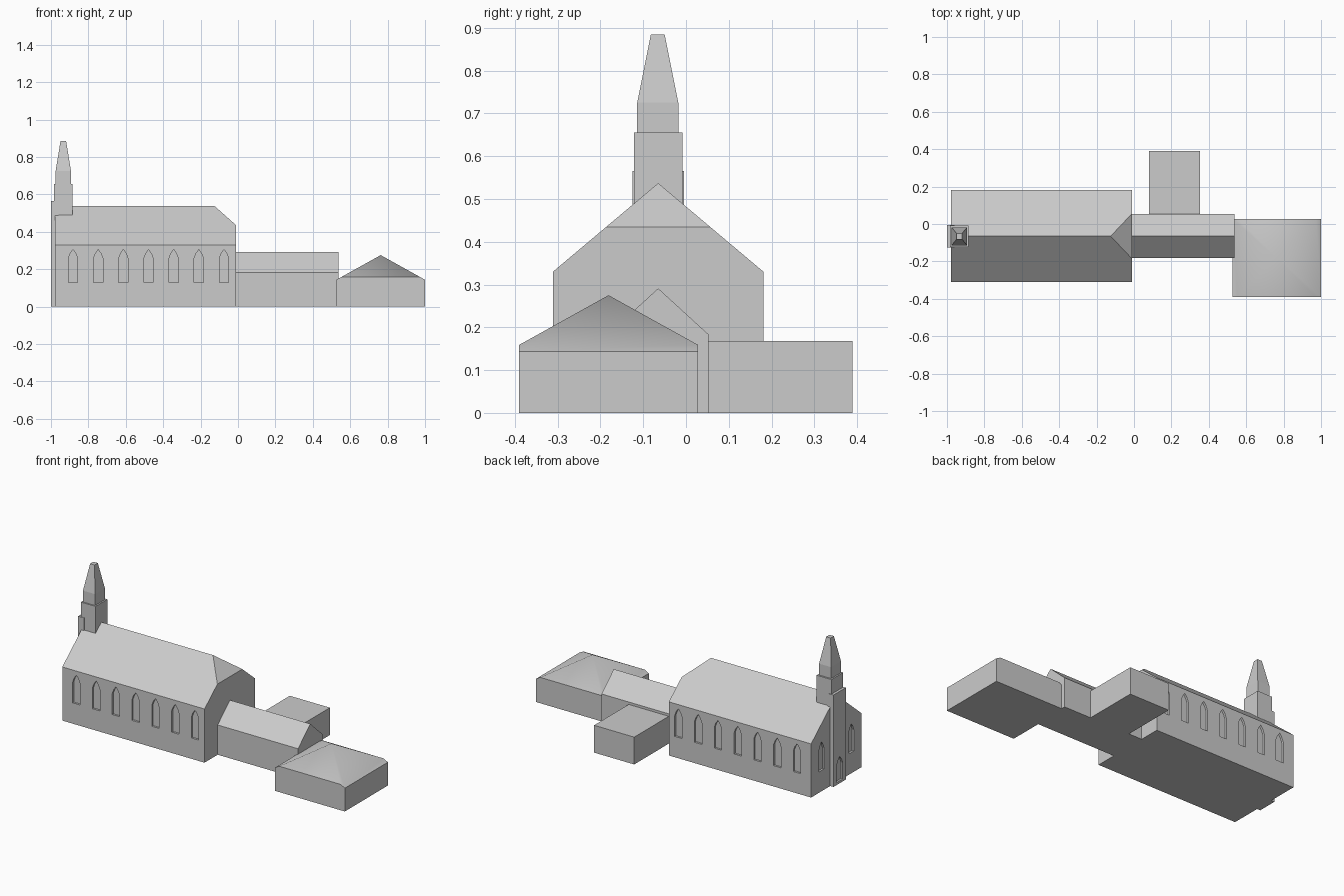
import bpy, bmesh, math
from mathutils import Vector

if "Cube" in bpy.data.objects:
    bpy.data.objects.remove(bpy.data.objects["Cube"])

stone = bpy.data.materials.new("light grey")
stone.diffuse_color = (0.6, 0.6, 0.6, 1)
stone.use_nodes = True
stone.node_tree.nodes["Principled BSDF"].inputs["Base Color"].default_value = stone.diffuse_color


def finish(name, bm):
    bmesh.ops.recalc_face_normals(bm, faces=bm.faces)
    mesh = bpy.data.meshes.new(name)
    bm.to_mesh(mesh)
    bm.free()
    mesh.materials.append(stone)
    ob = bpy.data.objects.new(name, mesh)
    bpy.context.collection.objects.link(ob)
    return ob


def extrude(bm, outline, depth):
    """Sweep a closed outline along a vector."""
    face = bm.faces.new([bm.verts.new(p) for p in outline])
    out = bmesh.ops.extrude_face_region(bm, geom=[face])["geom"]
    bmesh.ops.translate(bm, vec=Vector(depth),
                        verts=[v for v in out if isinstance(v, bmesh.types.BMVert)])


def add_box(bm, x0, x1, y0, y1, z0, z1):
    extrude(bm, [(x0, y0, z0), (x1, y0, z0), (x1, y1, z0), (x0, y1, z0)], (0, 0, z1 - z0))


def slice_off(bm, point, normal):
    """Remove everything on the normal side of a plane and cap the hole."""
    cut = bmesh.ops.bisect_plane(bm, geom=bm.verts[:] + bm.edges[:] + bm.faces[:], dist=1e-6,
                                 plane_co=point, plane_no=normal, clear_outer=True)["geom_cut"]
    bmesh.ops.holes_fill(bm, edges=[e for e in bm.edges if e.is_boundary], sides=0)


def gabled(bm, x0, x1, half, eave, ridge):
    extrude(bm, [(x0, MID - half, 0), (x0, MID + half, 0), (x0, MID + half, eave),
                 (x0, MID, ridge), (x0, MID - half, eave)], (x1 - x0, 0, 0))


def arch(bm, centre, along, inward, width, z0, spring, top):
    """Pointed-arch cutter that straddles a wall surface."""
    c, a, n = Vector(centre), Vector(along) * width / 2, Vector(inward)
    up = Vector((0, 0, 1))
    s = c - n * 0.02
    mid = spring + (top - spring) * 0.55
    pts = [s - a + up * z0, s + a + up * z0, s + a + up * spring, s + a * 0.6 + up * mid,
           s + up * top, s - a * 0.6 + up * mid, s - a + up * spring]
    extrude(bm, pts, n * (0.02 + RECESS))


def carve(ob, cutter):
    mod = ob.modifiers.new("recesses", 'BOOLEAN')
    mod.operation, mod.solver, mod.object = 'DIFFERENCE', 'EXACT', cutter
    bpy.context.view_layer.objects.active = ob
    bpy.ops.object.modifier_apply(modifier=mod.name)
    bpy.data.objects.remove(cutter)


MID = -0.065      # y of the church axis
RECESS = 0.012    # depth of windows and door

# nave with a half-hipped east end
bm = bmesh.new()
gabled(bm, -0.978, -0.01, 0.246, 0.33, 0.537)
slice_off(bm, (-0.125, MID, 0.537), (0.102, 0, 0.115))
nave = finish("nave", bm)

# pointed windows: seven on each long side, two in the west wall
bm = bmesh.new()
for side in (-1, 1):
    for i in range(7):
        arch(bm, (-0.882 + i * 0.1345, MID + side * 0.246, 0), (1, 0, 0), (0, -side, 0),
             0.05, 0.128, 0.257, 0.305)
    arch(bm, (-0.978, MID + side * 0.145, 0), (0, 1, 0), (1, 0, 0), 0.05, 0.128, 0.257, 0.305)
carve(nave, finish("window_cutter", bm))

# west front pier with doorway
bm = bmesh.new()
add_box(bm, -1.0, -0.96, MID - 0.06, MID + 0.06, 0, 0.565)
pier = finish("west_pier", bm)
bm = bmesh.new()
arch(bm, (-1.0, MID, 0), (0, 1, 0), (1, 0, 0), 0.06, 0.015, 0.115, 0.165)
carve(pier, finish("door_cutter", bm))

# bell tower base
bm = bmesh.new()
add_box(bm, -0.984, -0.884, MID - 0.057, MID + 0.057, 0.47, 0.655)
finish("tower_base", bm)

# belfry with tapering blunt spire
bm = bmesh.new()
rings = []
for hx, hy, z in ((0.041, 0.048, 0.65), (0.041, 0.048, 0.725), (0.015, 0.016, 0.885)):
    rings.append([bm.verts.new((-0.934 + sx * hx, MID - 0.001 + sy * hy, z))
                  for sx, sy in ((-1, -1), (1, -1), (1, 1), (-1, 1))])
for low, high in zip(rings, rings[1:]):
    for i in range(4):
        j = (i + 1) % 4
        bm.faces.new((low[i], low[j], high[j], high[i]))
bm.faces.new(rings[0])
bm.faces.new(rings[-1])
finish("spire", bm)

# gabled link building
bm = bmesh.new()
gabled(bm, -0.011, 0.537, 0.118, 0.183, 0.291)
finish("link_building", bm)

# flat-roofed side annex
bm = bmesh.new()
add_box(bm, 0.08, 0.353, 0.05, 0.389, 0, 0.168)
finish("side_annex", bm)

# pavilion: block trimmed by four equal roof slopes
bm = bmesh.new()
add_box(bm, 0.526, 1.0, -0.39, 0.028, 0, 0.5)
for nx, ny in ((1, 0), (-1, 0), (0, 1), (0, -1)):
    slice_off(bm, (0.763, -0.181, 0.275), (0.555 * nx, 0.555 * ny, 1))
bmesh.ops.remove_doubles(bm, verts=bm.verts, dist=1e-4)
pavilion = finish("pavilion", bm)
bpy.ops.object.select_all(action='DESELECT')
pavilion.select_set(True)
bpy.context.view_layer.objects.active = pavilion
bpy.ops.object.shade_smooth_by_angle(angle=math.radians(48))
